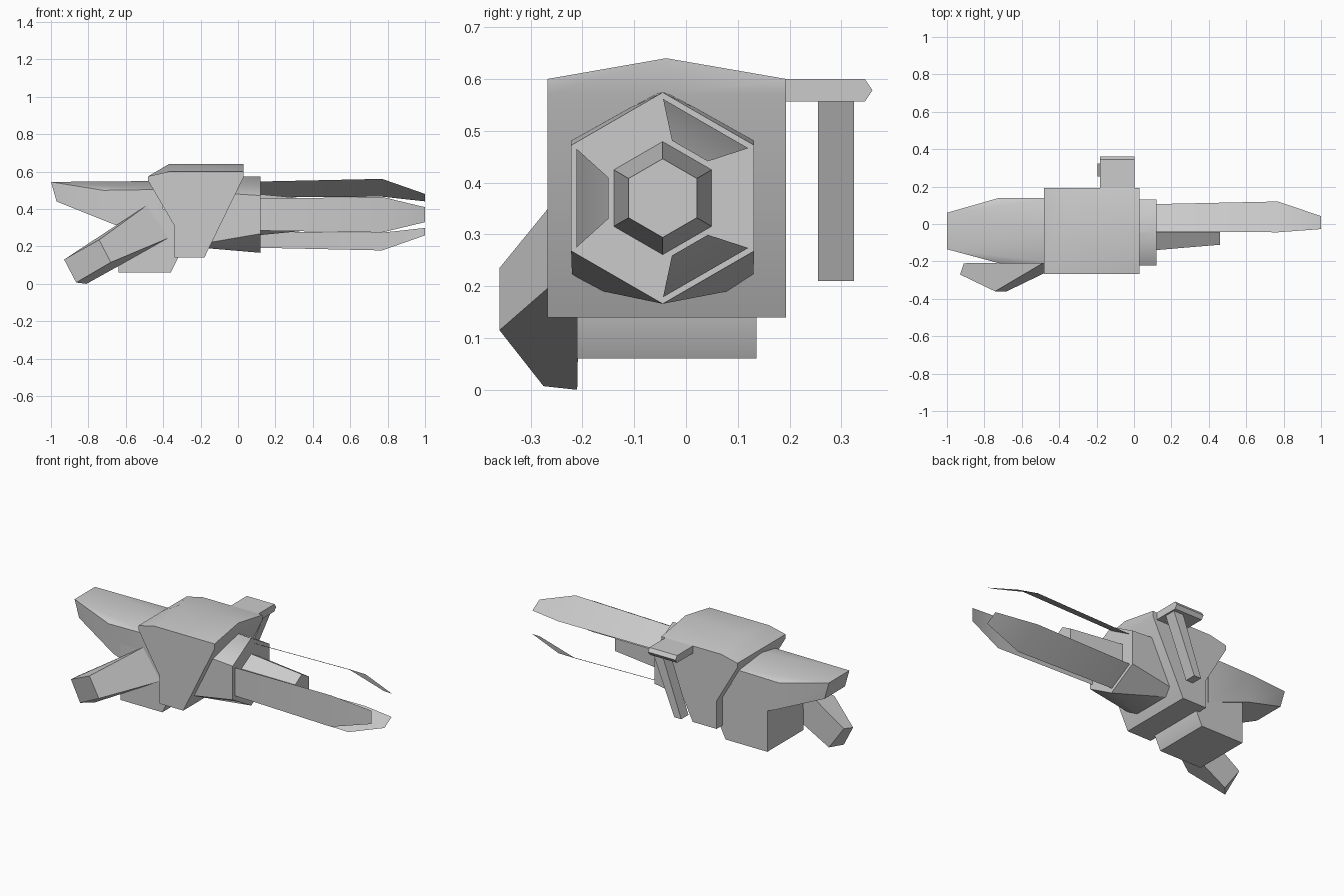
import bpy, bmesh
from math import cos, sin, radians

cube = bpy.data.objects.get("Cube")
if cube:
    bpy.data.objects.remove(cube)

grey = bpy.data.materials.new("light_grey")
grey.use_nodes = True
grey.diffuse_color = (0.6, 0.6, 0.6, 1)
grey.node_tree.nodes["Principled BSDF"].inputs["Base Color"].default_value = (0.6, 0.6, 0.6, 1)


def finish(name, bm, solid=True):
    if solid:
        bmesh.ops.recalc_face_normals(bm, faces=bm.faces)
    mesh = bpy.data.meshes.new(name)
    bm.to_mesh(mesh)
    bm.free()
    mesh.materials.append(grey)
    ob = bpy.data.objects.new(name, mesh)
    bpy.context.collection.objects.link(ob)
    bpy.ops.object.select_all(action='DESELECT')
    ob.select_set(True)
    bpy.context.view_layer.objects.active = ob
    bpy.ops.object.shade_smooth_by_angle(angle=radians(32))
    return ob


def loft(name, rings, caps=True):
    """Bridge matching rings of points; optionally close both ends."""
    bm = bmesh.new()
    rows = [[bm.verts.new(p) for p in ring] for ring in rings]
    n = len(rows[0])
    for a, b in zip(rows, rows[1:]):
        for i in range(n if caps else n - 1):
            j = (i + 1) % n
            bm.faces.new((a[i], a[j], b[j], b[i]))
    if caps:
        bm.faces.new(rows[0])
        bm.faces.new(rows[-1])
    return finish(name, bm, caps)


def hull(name, points):
    bm = bmesh.new()
    for p in points:
        bm.verts.new(p)
    res = bmesh.ops.convex_hull(bm, input=bm.verts)
    loose = [v for v in bm.verts if not v.link_faces]
    bmesh.ops.delete(bm, geom=loose, context='VERTS')
    bmesh.ops.dissolve_limit(bm, angle_limit=radians(1), verts=bm.verts, edges=bm.edges)
    return finish(name, bm)


AXIS_Y, AXIS_Z = -0.045, 0.37


def hexagon(x, r):
    return [(x, AXIS_Y + r * sin(radians(60 * i)), AXIS_Z + r * cos(radians(60 * i)))
            for i in range(6)]


# Slanted central shell with a ridged roof
def shell_ring(y, top):
    profile = [(-.48, .55), (-.34, .31), (-.34, .14), (-.18, .14),
               (.03, .57), (.03, top), (-.37, top), (-.48, .575)]
    return [(x, y, z) for x, z in profile]


loft("shell", [shell_ring(-.267, .6), shell_ring(-.038, .64), shell_ring(.193, .6)])

# Barrel collar: wide behind, hexagonal at the muzzle
back = [(.13, .22), (.08, .19), (-.16, .19), (-.22, .22),
        (-.22, .49), (-.07, .57), (-.02, .57), (.13, .49)]
hull("barrel_collar", hexagon(.12, .204) + [(-.16, y, z) for y, z in back])

# Tapered core inside the blades
loft("barrel_core", [hexagon(.1, .111), hexagon(.46, .076)])

# Three thin blades with tips bent inward
for k, angle in enumerate((180, 60, -60)):
    c, s = cos(radians(angle)), sin(radians(angle))
    rows = []
    for x, dist, half in ((.1, .155, .085), (.77, .166, .095), (1, .105, .04)):
        rows.append([(x, AXIS_Y + dist * c - w * s, AXIS_Z + dist * s + w * c)
                     for w in (half, -half)])
    loft("blade_%d" % (k + 1), rows, caps=False)

# Rear pod narrowing to its end
pod = [(-.4, -.035, .55), (-.72, -.035, .545)]
for y in (-.135, .06):
    pod += [(-1, y, .545), (-.97, y, .44)]
for y in (-.21, .14):
    pod += [(-.72, y, .5), (-.69, y, .328), (-.4, y, .505), (-.4, y, .22)]
hull("rear_pod", pod)

# Block below the pod
block = [(-.64, .06), (-.36, .06), (-.32, .14), (-.32, .4), (-.64, .4)]
loft("lower_block", [[(x, y, z) for x, z in block] for y in (-.21, .136)])

# Angled wedge handle on the front side
upper = [(-.48, -.205, .425), (-.743, -.36, .235), (-.93, -.27, .13), (-.91, -.21, .14)]
lower = [(-.36, -.205, .25), (-.68, -.36, .115), (-.865, -.275, .007), (-.81, -.21, 0)]
loft("front_handle", [upper, lower])

# Bracket plate and slanted bar at the back
plate = [(.15, .556), (.345, .556), (.36, .578), (.345, .6), (.15, .6)]
loft("rear_plate", [[(x, y, z) for y, z in plate] for x in (-.182, .003)])
bar = [(-.195, .21), (-.148, .21), (-.005, .56), (-.07, .56)]
loft("rear_bar", [[(x, y, z) for x, z in bar] for y in (.255, .324)])
